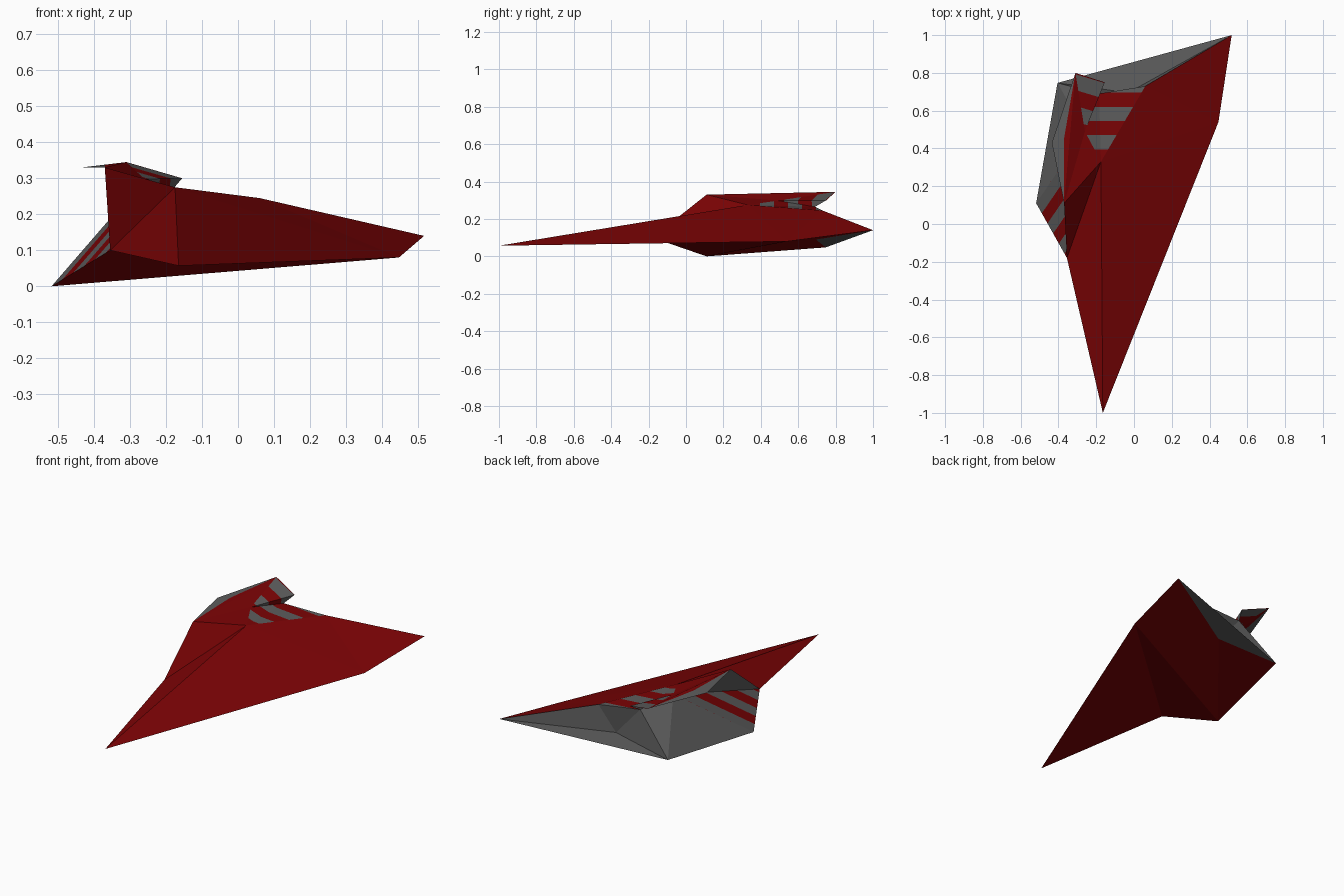
import bpy, bmesh
from mathutils import Vector

if "Cube" in bpy.data.objects:
    bpy.data.objects.remove(bpy.data.objects["Cube"])


def material(name, rgb):
    m = bpy.data.materials.new(name)
    m.diffuse_color = (*rgb, 1)
    m.use_nodes = True
    m.node_tree.nodes["Principled BSDF"].inputs["Base Color"].default_value = m.diffuse_color
    return m


RED = material("dark red", (0.2, 0.001, 0.0015))
GREY = material("charcoal grey", (0.11, 0.11, 0.11))

# Key fold points of the dart
P = {
    "nose": (-0.165, -1.0, 0.057),
    "tip": (0.517, 1.0, 0.14),
    "wing": (0.447, 0.54, 0.08),
    "peak": (-0.175, 0.33, 0.275),
    "rim": (0.06, 0.73, 0.245),
    "cheek": (-0.355, -0.18, 0.10),
    "crest": (-0.37, 0.11, 0.33),
    "keel": (-0.518, 0.11, 0.0),
    "heel": (-0.405, 0.747, 0.048),
    "notch": (-0.03, 0.695, 0.09),
    "valley": (-0.26, 0.49, 0.298),
    "sill": (-0.185, 0.69, 0.265),
    "flap_side": (-0.435, 0.43, 0.33),
    "flap_end": (-0.31, 0.80, 0.345),
    "flap_tail": (-0.155, 0.75, 0.30),
}


def folded(name, faces, mat, stripes=0.0, axis=(0, 1, 0), phase=0.0):
    """Sheet of flat triangles; stripes > 0 cuts alternating red/grey bands."""
    bm = bmesh.new()
    verts = {}
    for f in faces:
        keys = f.split()
        for k in keys:
            if k not in verts:
                verts[k] = bm.verts.new(P[k])
        bm.faces.new([verts[k] for k in keys])
    ax = Vector(axis).normalized()
    if stripes:
        for i in range(-20, 20):
            bmesh.ops.bisect_plane(bm, geom=bm.verts[:] + bm.edges[:] + bm.faces[:],
                                   plane_co=ax * (i * stripes + phase), plane_no=ax)
        for f in bm.faces:
            f.material_index = int((f.calc_center_median().dot(ax) - phase) // stripes) % 2
    me = bpy.data.meshes.new(name)
    bm.to_mesh(me)
    bm.free()
    me.materials.append(mat)
    me.materials.append(GREY if mat is RED else RED)
    ob = bpy.data.objects.new(name, me)
    bpy.context.collection.objects.link(ob)
    return ob


# Red upper skin
folded("upper_skin", ["nose peak cheek", "cheek peak crest", "nose wing peak",
                      "peak wing rim", "rim wing tip"], RED)

# Red underside
folded("belly", ["nose cheek wing", "cheek keel wing", "keel notch wing",
                 "wing notch tip", "keel heel notch"], RED)

# Grey hollow rear
folded("rear_bowl", ["valley keel heel", "valley heel sill", "sill heel notch",
                     "sill notch rim", "rim notch tip", "tip notch heel"], GREY)

# Side fold and deck with broken red and grey bands
folded("side_fold", ["cheek valley keel"], GREY, 0.055, (0.82, -0.56, 0), -0.49)
folded("deck", ["peak rim sill", "peak sill valley"], RED, 0.075, (0, 1, 0), 0.02)
folded("inner_fold", ["crest peak valley"], RED)
folded("inner_side", ["cheek crest valley"], GREY)

# Raised flap on top: grey outer edge, red middle, banded tail
P["flap_mid"] = tuple(Vector(P["crest"]).lerp(Vector(P["flap_end"]), 0.5)
                      + Vector((-0.03, 0, 0)))
folded("flap_edge", ["crest flap_mid flap_side", "flap_side flap_mid flap_end"], GREY)
folded("flap_middle", ["crest flap_end flap_mid", "crest valley flap_end"], RED)
folded("flap_tail", ["valley flap_tail flap_end", "valley sill flap_tail"],
       RED, 0.08, (0.3, 1, 0), 0.03)
